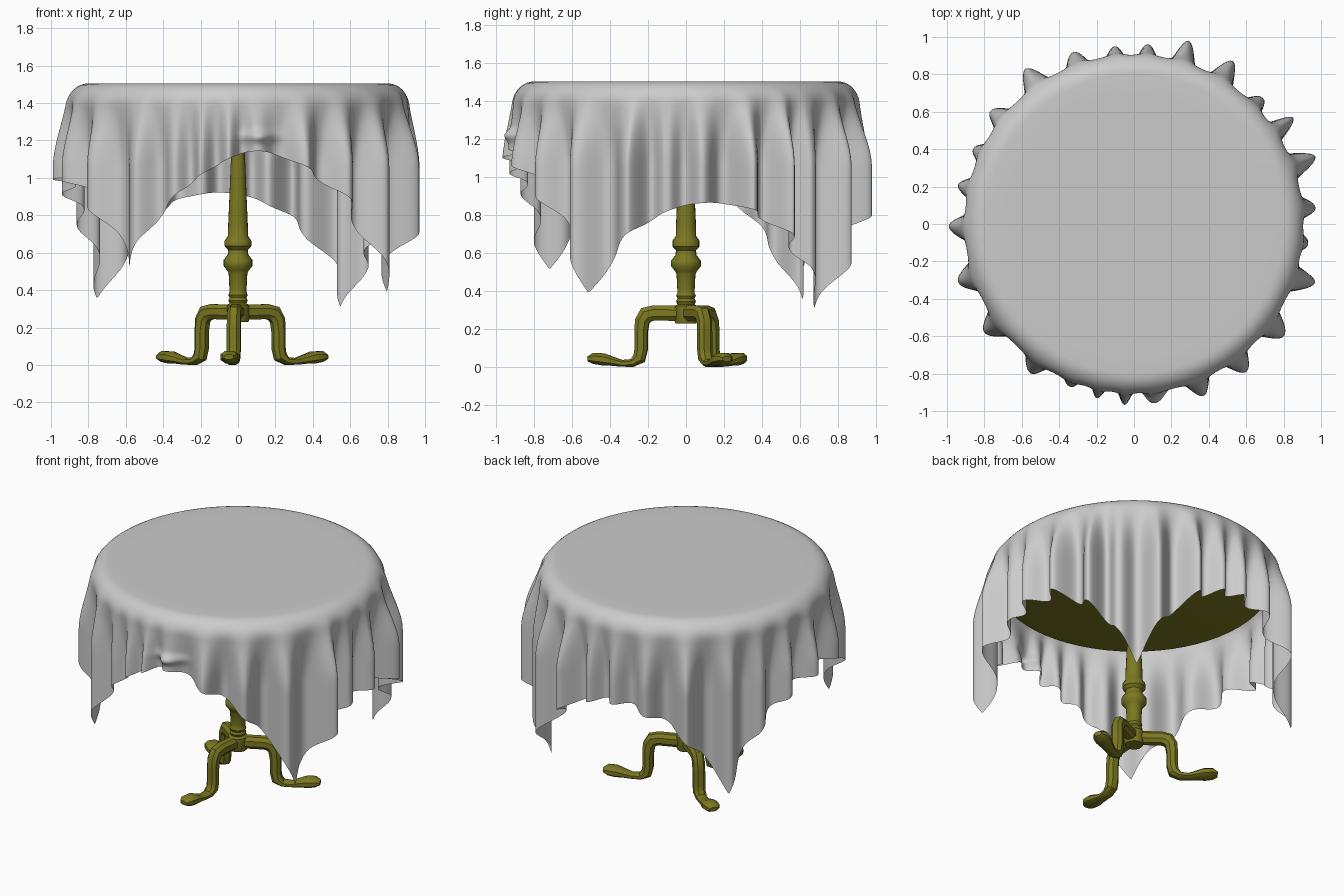
import bpy, bmesh, math
from mathutils import Vector

if "Cube" in bpy.data.objects:
    bpy.data.objects.remove(bpy.data.objects["Cube"])

olive = bpy.data.materials.new("olive_wood")
olive.diffuse_color = (0.2, 0.19, 0.015, 1)
olive.use_nodes = True
olive.node_tree.nodes["Principled BSDF"].inputs["Base Color"].default_value = olive.diffuse_color


def make(name, verts, faces, mat=None, angle=40):
    me = bpy.data.meshes.new(name)
    me.from_pydata(verts, [], faces)
    bm = bmesh.new()
    bm.from_mesh(me)
    bmesh.ops.remove_doubles(bm, verts=bm.verts, dist=1e-5)
    bmesh.ops.recalc_face_normals(bm, faces=bm.faces)
    bm.to_mesh(me)
    bm.free()
    ob = bpy.data.objects.new(name, me)
    bpy.context.collection.objects.link(ob)
    if mat:
        me.materials.append(mat)
    bpy.ops.object.select_all(action='DESELECT')
    ob.select_set(True)
    bpy.context.view_layer.objects.active = ob
    bpy.ops.object.shade_smooth_by_angle(angle=math.radians(angle))
    return ob


def skin(rings, closed_ends=True):
    """Join equal rings of points with quads, capping both ends."""
    n = len(rings[0])
    verts = [p for ring in rings for p in ring]
    faces = [(i * n + j, i * n + (j + 1) % n, (i + 1) * n + (j + 1) % n, (i + 1) * n + j)
             for i in range(len(rings) - 1) for j in range(n)]
    if closed_ends:
        faces += [tuple(range(n)), tuple(range(len(verts) - n, len(verts)))]
    return verts, faces


def lathe(name, profile, sides):
    rings = [[(r * math.cos(math.tau * k / sides), r * math.sin(math.tau * k / sides), z)
              for k in range(sides)] for r, z in profile]
    return make(name, *skin(rings), olive)


# Round table top, hidden under the cloth
lathe("table_top", [(0.80, 1.375), (0.85, 1.39), (0.865, 1.43), (0.85, 1.47), (0.80, 1.49)], 64)

# Turned pedestal column
lathe("pedestal", [
    (0.055, 0.23), (0.06, 0.24), (0.06, 0.32), (0.045, 0.33), (0.052, 0.345), (0.045, 0.36),
    (0.052, 0.375), (0.045, 0.39), (0.046, 0.41), (0.050, 0.49), (0.058, 0.505), (0.078, 0.53),
    (0.078, 0.56), (0.055, 0.59), (0.053, 0.615), (0.071, 0.635), (0.071, 0.665), (0.054, 0.69),
    (0.053, 0.74), (0.046, 0.90), (0.037, 1.12), (0.037, 1.38)], 20)

# Three bent legs: radius, height, half thickness, half width along each path
LEG = [(0.02, 0.282, 0.040, 0.036), (0.17, 0.285, 0.040, 0.036), (0.21, 0.275, 0.043, 0.036),
       (0.232, 0.24, 0.038, 0.036), (0.238, 0.18, 0.034, 0.037), (0.238, 0.09, 0.034, 0.037),
       (0.248, 0.045, 0.034, 0.036), (0.285, 0.021, 0.021, 0.034), (0.34, 0.019, 0.018, 0.032),
       (0.39, 0.030, 0.024, 0.040), (0.44, 0.040, 0.032, 0.050), (0.49, 0.045, 0.029, 0.046),
       (0.52, 0.042, 0.014, 0.025)]
SECTION = [(1, .45), (.5, 1), (-.5, 1), (-1, .45), (-1, -.45), (-.5, -1), (.5, -1), (1, -.45)]
for i, deg in enumerate((264.5, 24.5, 144.5)):
    out = Vector((math.cos(math.radians(deg)), math.sin(math.radians(deg)), 0))
    side = Vector((-out.y, out.x, 0))
    rings = []
    for k, (r, z, h, w) in enumerate(LEG):
        a, b = LEG[max(k - 1, 0)], LEG[min(k + 1, len(LEG) - 1)]
        t = Vector((b[0] - a[0], b[1] - a[1])).normalized()
        rings.append([out * (r - t.y * h * v) + side * (w * u) + Vector((0, 0, z + t.x * h * v))
                      for u, v in SECTION])
    make(f"leg_{i + 1}", *skin(rings), olive, 35)

# Tablecloth: flat square sheet (corners below) bent over the rim and pleated
CORNERS = [Vector(c) for c in ((1.30, 1.61), (-1.57, 1.28), (-1.17, -1.45), (1.67, -1.08))]
TIPS = [(.97, .08), (.97, .36), (.85, .57), (.69, .67), (.53, .87), (.29, .98), (.07, .96),
        (-.10, .95), (-.32, .92), (-.58, .83), (-.77, .60), (-.86, .40), (-.94, .21),
        (-.99, -.01), (-.94, -.31), (-.80, -.58), (-.55, -.80), (-.34, -.87), (-.20, -.93),
        (-.05, -.97), (.10, -.94), (.37, -.92), (.60, -.79), (.80, -.60), (.97, -.31), (.93, -.10)]
peaks = sorted((math.atan2(y, x) % math.tau, math.hypot(x, y)) for x, y in TIPS)
peaks = [(peaks[-1][0] - math.tau, peaks[-1][1])] + peaks + [(peaks[0][0] + math.tau, peaks[0][1])]
FLAT, BEND, TOP, VALLEY = 0.80, 0.11, 1.505, 0.87
ARC = BEND * math.pi / 2


def sheet_reach(a):
    """Distance from the table centre to the sheet edge in direction a."""
    d = Vector((math.cos(a), math.sin(a)))
    best = 9
    for i in range(4):
        p, e = CORNERS[i], CORNERS[(i + 1) % 4] - CORNERS[i]
        den = d.cross(e)
        if abs(den) > 1e-6 and p.cross(e) / den > 0:
            best = min(best, p.cross(e) / den)
    return best - 0.06 * math.exp(-((a - math.radians(276)) / 0.25) ** 2)


def pleat_radius(a):
    for (a0, r0), (a1, r1) in zip(peaks, peaks[1:]):
        if a0 <= a <= a1:
            f = (a - a0) / (a1 - a0)
            w = (0.5 + 0.5 * math.cos(math.tau * f)) ** 1.2
            return VALLEY + (r0 + (r1 - r0) * f - VALLEY) * w
    return VALLEY


def cloth_point(a, s, fold):
    if s <= FLAT:
        r, z = s, TOP
    elif s <= FLAT + ARC:
        t = (s - FLAT) / BEND
        r, z = FLAT + BEND * math.sin(t), TOP - BEND * (1 - math.cos(t))
    else:
        r, z = FLAT + BEND, TOP - BEND - 0.99 * (s - FLAT - ARC)
    k = min(max((s - FLAT - 0.07) / 0.45, 0), 1)
    r += (fold - FLAT - BEND) * k * k * (3 - 2 * k)
    # small crumple at the lifted front edge
    r += 0.03 * math.exp(-((a - math.radians(277)) / 0.10) ** 2 - ((z - 1.22) / 0.03) ** 2)
    return (r * math.cos(a), r * math.sin(a), z)


N, HANG = 720, 30
cols = []
for j in range(N):
    a = math.tau * j / N
    reach, fold = sheet_reach(a), pleat_radius(a)
    steps = [0.02, 0.4, 0.7, FLAT] + [FLAT + ARC * k / 8 for k in range(1, 9)]
    steps += [FLAT + ARC + (reach - FLAT - ARC) * k / HANG for k in range(1, HANG + 1)]
    cols.append([cloth_point(a, s, fold) for s in steps])
verts, faces = skin(list(zip(*cols)), False)
faces.append(tuple(range(N)))
make("tablecloth", verts, faces, None, 80)
